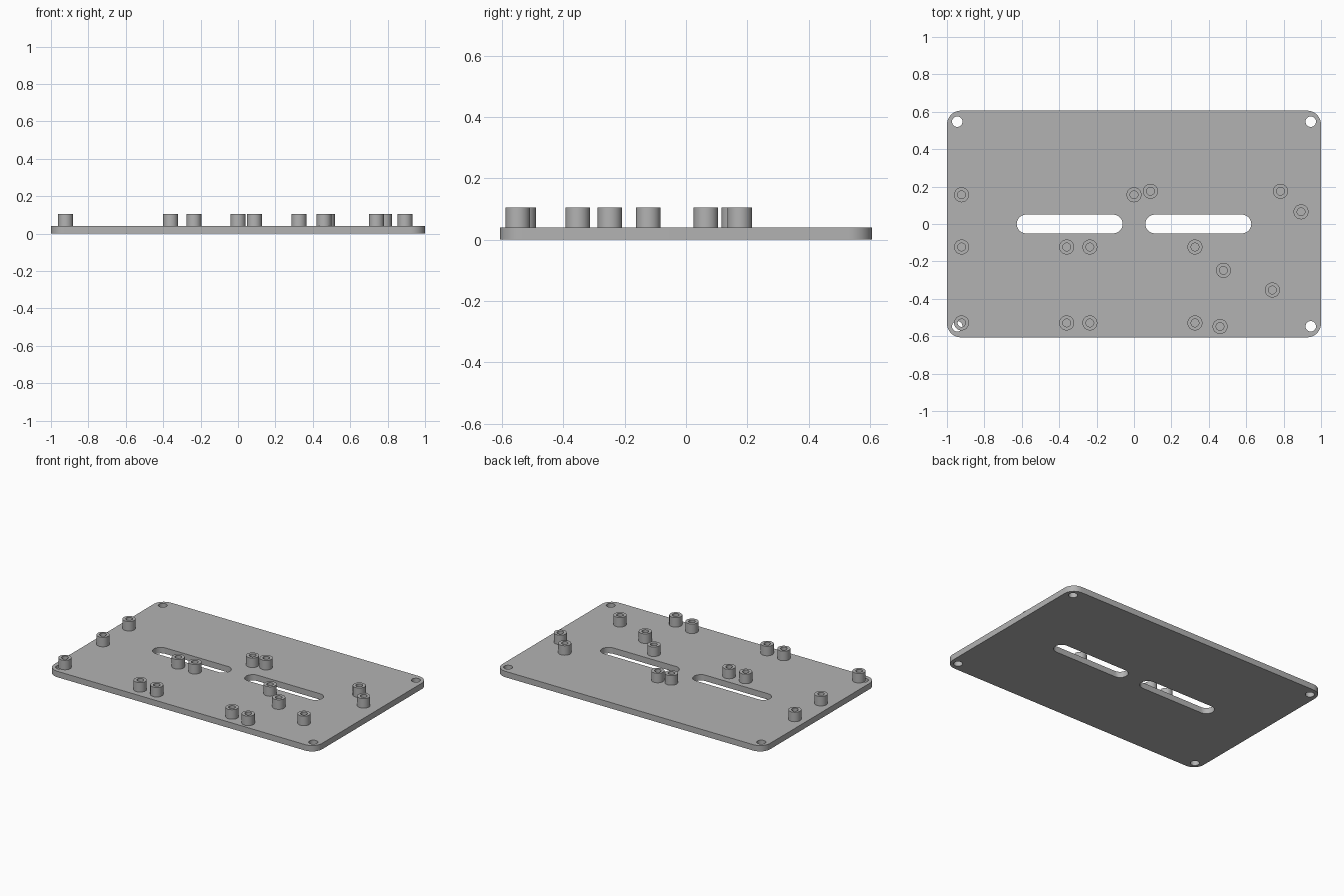
import bpy
import bmesh
from math import cos, sin, pi, radians

cube = bpy.data.objects.get("Cube")
if cube:
    bpy.data.objects.remove(cube)

PLATE_TOP, POST_TOP = 0.04, 0.104

grey = bpy.data.materials.new("plain grey")
grey.use_nodes = True
colour = (0.45, 0.45, 0.45, 1)
grey.diffuse_color = colour
grey.node_tree.nodes["Principled BSDF"].inputs["Base Color"].default_value = colour


def rounded_box(cx, cy, half_x, half_y, radius, steps=12):
    """Outline of a rounded rectangle; also makes slots and circles."""
    points = []
    corners = [(1, 1), (-1, 1), (-1, -1), (1, -1)]
    for quarter, (sx, sy) in enumerate(corners):
        for i in range(steps + 1):
            a = (quarter + i / steps) * pi / 2
            points.append((cx + sx * (half_x - radius) + radius * cos(a),
                           cy + sy * (half_y - radius) + radius * sin(a)))
    # Drop repeated points where arcs meet
    return [p for i, p in enumerate(points)
            if abs(p[0] - points[i - 1][0]) + abs(p[1] - points[i - 1][1]) > 1e-5]


def circle(cx, cy, radius):
    return rounded_box(cx, cy, radius, radius, radius, 8)


def extruded(name, outlines, bottom, top):
    """Fill the first outline, leave the others as holes, and extrude."""
    curve = bpy.data.curves.new(name, "CURVE")
    curve.dimensions = "2D"
    curve.fill_mode = "BOTH"
    curve.extrude = (top - bottom) / 2
    for outline in outlines:
        spline = curve.splines.new("POLY")
        spline.points.add(len(outline) - 1)
        for point, (x, y) in zip(spline.points, outline):
            point.co = (x, y, 0, 1)
        spline.use_cyclic_u = True
    temp = bpy.data.objects.new(name, curve)
    bpy.context.collection.objects.link(temp)
    bpy.context.view_layer.update()
    depsgraph = bpy.context.evaluated_depsgraph_get()
    mesh = bpy.data.meshes.new_from_object(temp.evaluated_get(depsgraph))
    bpy.data.objects.remove(temp)

    # Weld caps to walls and set the part at its height
    bm = bmesh.new()
    bm.from_mesh(mesh)
    bmesh.ops.remove_doubles(bm, verts=bm.verts, dist=1e-5)
    bmesh.ops.recalc_face_normals(bm, faces=bm.faces)
    bmesh.ops.translate(bm, verts=bm.verts, vec=(0, 0, (top + bottom) / 2))
    bm.to_mesh(mesh)
    bm.free()
    mesh.name = name
    mesh.materials.clear()
    mesh.materials.append(grey)
    return mesh


def place(name, mesh, x=0, y=0):
    obj = bpy.data.objects.new(name, mesh)
    obj.location = (x, y, 0)
    bpy.context.collection.objects.link(obj)
    return obj


# Base plate with two slots and four corner holes
outlines = [rounded_box(0, 0, 1, 0.606, 0.075)]
for sx in (-1, 1):
    outlines.append(rounded_box(sx * 0.344, 0, 0.283, 0.05, 0.05))
    for sy in (-1, 1):
        outlines.append(circle(sx * 0.945, sy * 0.547, 0.028))
parts = [place("base_plate", extruded("base_plate", outlines, 0, PLATE_TOP))]

# Hollow standoffs: two rows of four, then the loose ones
spots = [(x, y) for x in (-0.922, -0.36, -0.236, 0.326) for y in (-0.123, -0.529)]
spots += [(-0.922, 0.156), (0, 0.156), (0.088, 0.175), (0.783, 0.175),
          (0.893, 0.065), (0.478, -0.248), (0.74, -0.353), (0.46, -0.548)]
standoff = extruded("standoff", [circle(0, 0, 0.04), circle(0, 0, 0.021)],
                    PLATE_TOP, POST_TOP)
for i, (x, y) in enumerate(spots, 1):
    parts.append(place(f"standoff_{i}", standoff, x, y))

# Smooth round walls, keep the rims sharp
bpy.ops.object.select_all(action="DESELECT")
for obj in parts[:2]:
    obj.select_set(True)
bpy.context.view_layer.objects.active = parts[0]
bpy.ops.object.shade_smooth_by_angle(angle=radians(35))
